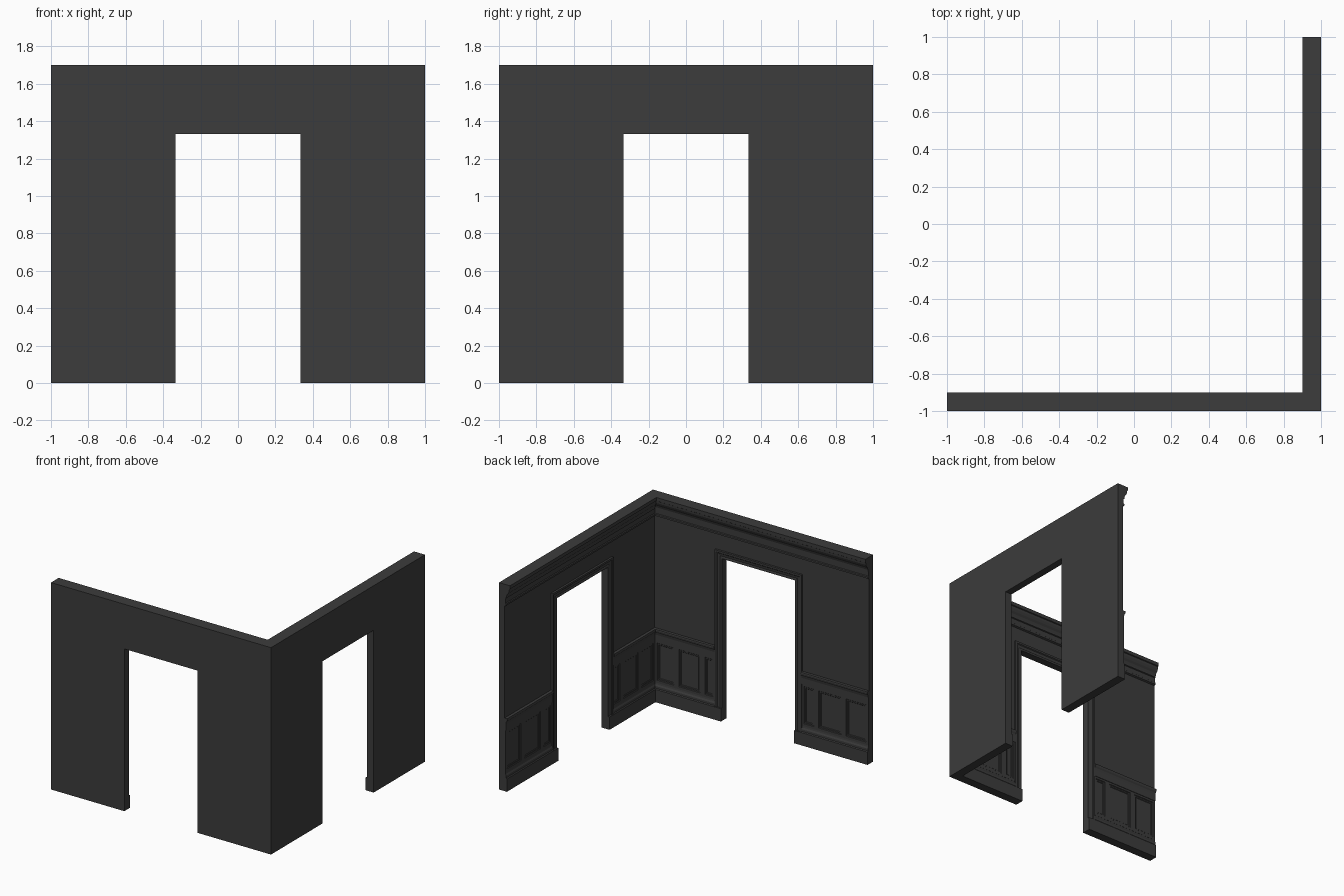
import bpy, bmesh

if "Cube" in bpy.data.objects:
    bpy.data.objects.remove(bpy.data.objects["Cube"])

D = 0.05            # wall thickness before trim
DOOR, HEAD, TOP = 0.333, 1.333, 1.7

dark = bpy.data.materials.new("dark_paint")
dark.diffuse_color = (0.045, 0.045, 0.045, 1)
dark.use_nodes = True
dark.node_tree.nodes["Principled BSDF"].inputs["Base Color"].default_value = dark.diffuse_color


def build(name, lofts):
    """Loft rings of (u, d, z): u along the wall, d in from its outer face.
    Everything is made for the front wall, then mirrored onto the right wall.
    loop=True joins the last ring to the first, otherwise ends are capped."""
    bm = bmesh.new()
    for rings, loop in lofts:
        for side in (0, 1):
            grid = []
            for ring in rings:
                pts = [(u, -1 + d, z) for u, d, z in ring]
                if side:
                    pts = [(-y, -x, z) for x, y, z in pts]
                grid.append([bm.verts.new(p) for p in pts])
            n = len(grid[0])
            pairs = list(zip(grid, grid[1:])) + ([(grid[-1], grid[0])] if loop else [])
            for a, b in pairs:
                for i in range(n):
                    j = (i + 1) % n
                    bm.faces.new((a[i], a[j], b[j], b[i]))
            if not loop:
                bm.faces.new(grid[0])
                bm.faces.new(grid[-1])
    # open the mitre at the corner and weld both walls together
    mitre = [f for f in bm.faces if all(abs(v.co.x + v.co.y) < 1e-5 for v in f.verts)]
    bmesh.ops.delete(bm, geom=mitre, context='FACES')
    bmesh.ops.remove_doubles(bm, verts=bm.verts, dist=1e-5)
    bmesh.ops.recalc_face_normals(bm, faces=bm.faces)
    me = bpy.data.meshes.new(name)
    bm.to_mesh(me)
    bm.free()
    me.materials.append(dark)
    ob = bpy.data.objects.new(name, me)
    bpy.context.collection.objects.link(ob)
    return ob


def run(profile, u0, u1):
    """Straight moulding of (d, z) points; u1=None runs into the corner mitre."""
    return ([[(u0, d, z) for d, z in profile],
             [(1 - d if u1 is None else u1, d, z) for d, z in profile]], False)


# walls with door openings
outline = [(-1, 0), (-DOOR, 0), (-DOOR, HEAD), (DOOR, HEAD),
           (DOOR, 0), (1, 0), (1, TOP), (-1, TOP)]
build("walls", [([[(u - d if u == 1 else u, d, z) for u, z in outline]
                  for d in (0, D)], False)])

# crown moulding with a cove and a small picture bead
crown = [(D, TOP), (0.1, TOP), (0.1, 1.672), (0.094, 1.668), (0.092, 1.65),
         (0.084, 1.632), (0.072, 1.618), (0.066, 1.6), (0.066, 1.588),
         (0.058, 1.584), (0.058, 1.545), (0.064, 1.54), (0.064, 1.526), (D, 1.52)]
build("crown_moulding", [run(crown, -1, None)])

# skirting board with a stepped cap
skirting = [(D, 0), (0.072, 0), (0.072, 0.105), (0.066, 0.112), (0.066, 0.13),
            (0.06, 0.142), (0.057, 0.16), (D, 0.16)]
block = [(D, 0), (0.072, 0), (0.072, 0.105), (D, 0.105)]
build("skirting", [run(skirting, -1, -0.395), run(block, -0.395, -DOOR),
                   run(block, DOOR, 0.395), run(skirting, 0.395, None)])

# chair rail
rail = [(D, 0.6), (0.074, 0.6), (0.076, 0.592), (0.074, 0.58), (0.066, 0.57),
        (0.062, 0.55), (0.062, 0.5), (D, 0.495)]
build("chair_rail", [run(rail, -1, -0.395), run(rail, 0.395, None)])

# door casings: one profile of (outward offset, d) mitred round the opening
casing = [(0, D), (0, 0.06), (0.012, 0.06), (0.018, 0.056), (0.04, 0.06),
          (0.046, 0.067), (0.062, 0.067), (0.062, D)]
corners = [(-1, 0, 0), (-1, HEAD, 1), (1, HEAD, 1), (1, 0, 0)]
build("door_casings", [([[(s * (DOOR + w), d, z + k * w) for w, d in casing]
                         for s, z, k in corners], False)])

# wainscot: each cell is a frame with a chamfer down to the flat panel
frame = [(0, D), (0, 0.059), (0.022, 0.059), (0.026, 0.054), (0.036, 0.054), (0.04, D)]


def panel(u0, u1, z0=0.155, z1=0.505):
    return ([[(u + su * w, d, z + sz * w) for w, d in frame]
             for u, z, su, sz in ((u0, z0, 1, 1), (u1, z0, -1, 1),
                                  (u1, z1, -1, -1), (u0, z1, 1, -1))], True)


left = [-1, -0.775, -0.525, -0.39]
right = [0.39, 0.51, 0.745, 0.943]
build("wainscot", [panel(a, b) for row in (left, right) for a, b in zip(row, row[1:])])
